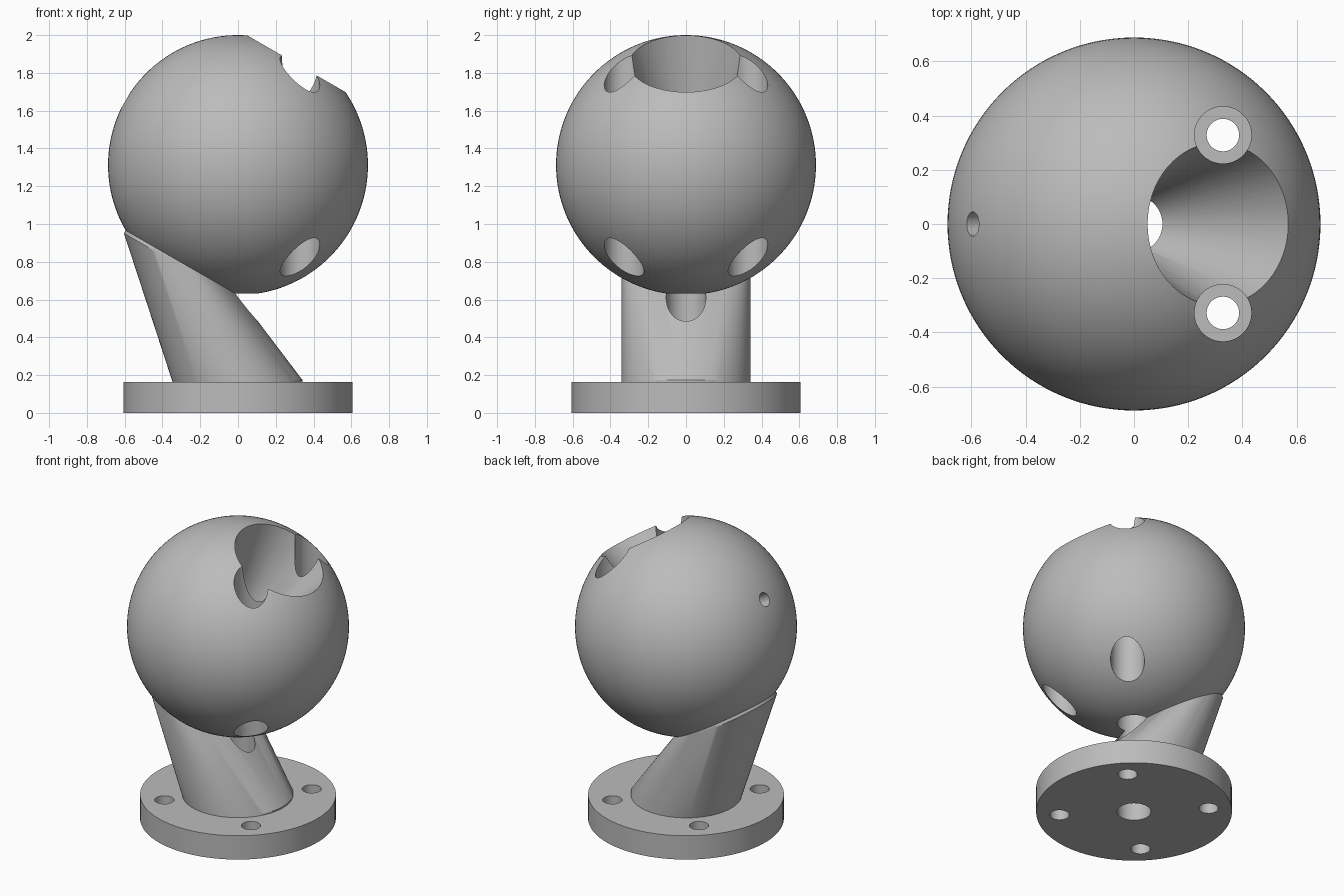
import bpy, bmesh, math
from mathutils import Matrix, Vector

if "Cube" in bpy.data.objects:
    bpy.data.objects.remove(bpy.data.objects["Cube"])

BALL_R = 0.688
CENTRE = Vector((0, 0, 2 - BALL_R))
TILT = math.radians(30)
AXIS = Vector((math.sin(TILT), 0, math.cos(TILT)))        # opening direction
SIDE = Vector((-math.cos(TILT), 0, math.sin(TILT)))       # small hole direction

grey = bpy.data.materials.new("plain_grey")
grey.use_nodes = True
colour = (0.5, 0.5, 0.5, 1)
grey.diffuse_color = colour
grey.node_tree.nodes["Principled BSDF"].inputs["Base Color"].default_value = colour


def make_object(name, bm):
    bmesh.ops.recalc_face_normals(bm, faces=bm.faces)
    mesh = bpy.data.meshes.new(name)
    bm.to_mesh(mesh)
    bm.free()
    mesh.materials.append(grey)
    obj = bpy.data.objects.new(name, mesh)
    bpy.context.collection.objects.link(obj)
    return obj


def add_rod(bm, start, end, r1, r2=None, segments=64):
    """Cylinder or cone between two points."""
    start, end = Vector(start), Vector(end)
    span = end - start
    turn = span.to_track_quat('Z', 'Y').to_matrix().to_4x4()
    bmesh.ops.create_cone(bm, cap_ends=True, segments=segments, radius1=r1,
                          radius2=r1 if r2 is None else r2, depth=span.length,
                          matrix=Matrix.Translation((start + end) / 2) @ turn)


def rod(name, *args, **kwargs):
    bm = bmesh.new()
    add_rod(bm, *args, **kwargs)
    return make_object(name, bm)


def cut(obj, cutters):
    bpy.context.view_layer.objects.active = obj
    for cutter in cutters:
        mod = obj.modifiers.new("cut", 'BOOLEAN')
        mod.operation = 'DIFFERENCE'
        mod.solver = 'EXACT'
        mod.object = cutter
        bpy.ops.object.modifier_apply(modifier=mod.name)


# Round base plate
base = rod("base_plate", (0, 0, 0), (0, 0, 0.163), 0.607, segments=96)

# Leaning neck: hull of a flat foot disc and a tilted disc under the ball
bm = bmesh.new()
add_rod(bm, (0, 0, 0.15), (0, 0, 0.173), 0.342, segments=96)
add_rod(bm, CENTRE - AXIS * 0.595, CENTRE - AXIS * 0.615, 0.342, segments=96)
hull = bmesh.ops.convex_hull(bm, input=bm.verts)
junk = {g for key in ("geom_interior", "geom_unused") for g in hull[key]}
bmesh.ops.delete(bm, geom=[v for v in junk if isinstance(v, bmesh.types.BMVert)], context='VERTS')
hull_faces = {g for g in hull["geom"] if isinstance(g, bmesh.types.BMFace)}
bmesh.ops.delete(bm, geom=[f for f in bm.faces if f not in hull_faces and len(f.verts) > 4],
                 context='FACES_ONLY')
points = [v.co.copy() for v in bm.verts]
bm.free()
bm = bmesh.new()
for p in points:
    bm.verts.new(p)
bmesh.ops.convex_hull(bm, input=bm.verts)
neck = make_object("leaning_neck", bm)

# Ball
bm = bmesh.new()
bmesh.ops.create_uvsphere(bm, u_segments=128, v_segments=64, radius=BALL_R,
                          matrix=Matrix.Translation(CENTRE))
ball = make_object("ball", bm)

# Cutters: flared mouth, centre channel, side hole, tool and screw holes
RIM = 0.62
slope = (0.3 - 0.105) / RIM
mouth = rod("mouth_cutter", CENTRE, CENTRE + AXIS * 0.9, 0.105, 0.105 + slope * 0.9)
channel = rod("channel_cutter", (0, 0, -0.1), CENTRE, 0.105)
side_hole = rod("side_hole_cutter", CENTRE, CENTRE + SIDE * 0.9, 0.045, segments=32)
tools, screws = [], []
for sy in (-1, 1):
    tools.append(rod("tool_cutter", (0.328, sy * 0.328, 0.3), (0.328, sy * 0.328, 2.2), 0.105))
    for sx in (-1, 1):
        x, y = sx * 0.328, sy * 0.328
        screws.append(rod("screw_cutter", (x, y, -0.1), (x, y, 0.3), 0.06, segments=48))

cut(base, [channel] + screws)
cut(neck, [channel])
cut(ball, [mouth, channel, side_hole] + tools)

for cutter in [mouth, channel, side_hole] + tools + screws:
    bpy.data.objects.remove(cutter)

# Smooth curved walls, keep rims sharp
bpy.ops.object.select_all(action='DESELECT')
for obj in (base, neck, ball):
    obj.select_set(True)
bpy.context.view_layer.objects.active = ball
bpy.ops.object.shade_smooth_by_angle(angle=math.radians(30))
